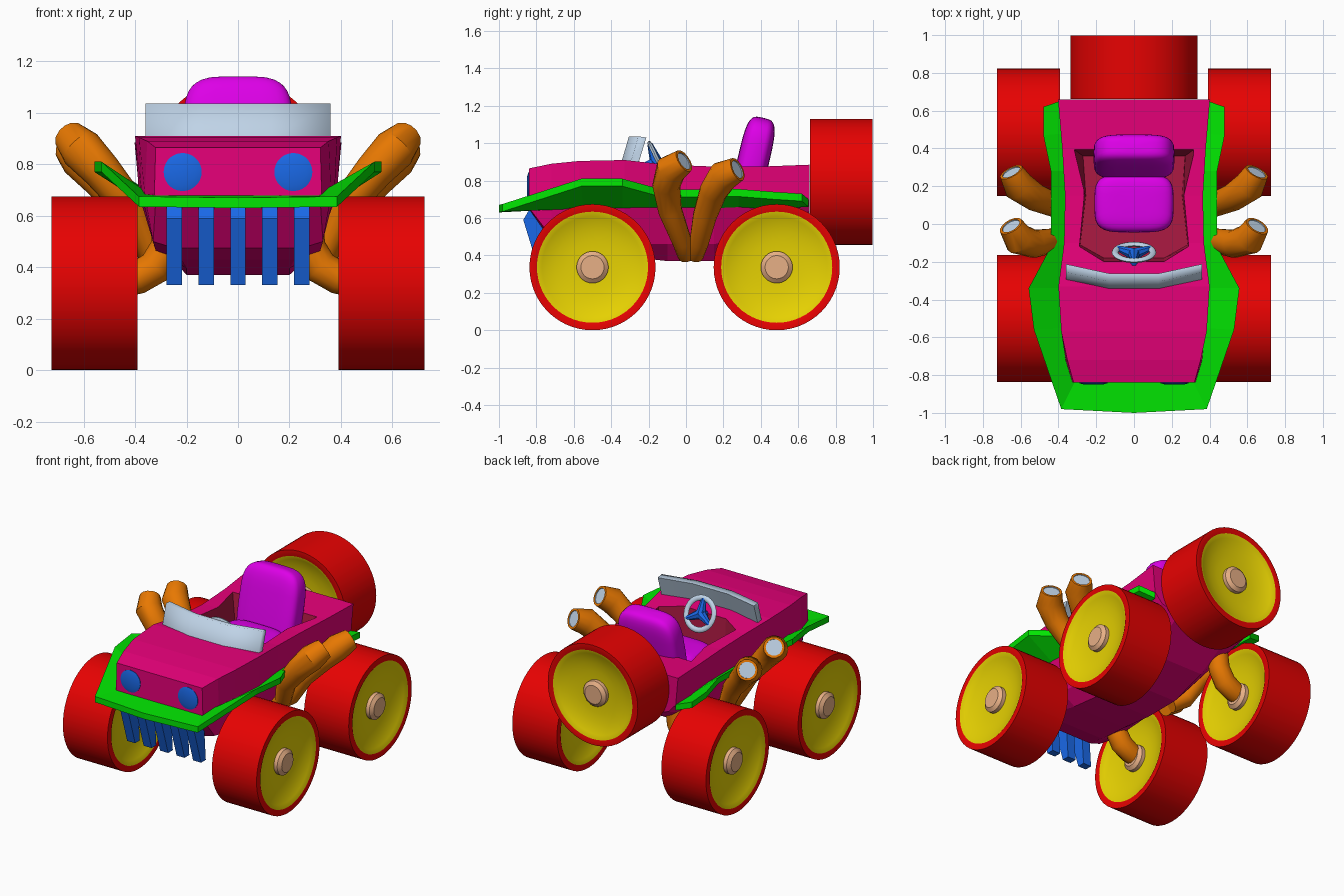
import bpy, bmesh, math
from mathutils import Vector, Matrix

if "Cube" in bpy.data.objects:
    bpy.data.objects.remove(bpy.data.objects["Cube"])


def mat(name, r, g, b):
    m = bpy.data.materials.new(name)
    lin = [(c / 255 / 12.92) if c < 11 else ((c / 255 + .055) / 1.055) ** 2.4 for c in (r, g, b)]
    m.diffuse_color = (*lin, 1)
    m.use_nodes = True
    m.node_tree.nodes["Principled BSDF"].inputs["Base Color"].default_value = m.diffuse_color
    return m


RED = mat("red", 238, 2, 2)
YELLOW = mat("yellow", 233, 212, 2)
TAN = mat("tan", 232, 176, 134)
PINK = mat("deep pink", 236, 0, 124)
GREEN = mat("green", 2, 238, 2)
BLUE = mat("blue", 27, 108, 238)
ORANGE = mat("orange", 235, 122, 2)
SILVER = mat("silver", 192, 212, 232)
PURPLE = mat("purple", 230, 0, 240)
MAROON = mat("maroon", 172, 25, 66)


def finish(name, bm, mats, angle=None):
    bmesh.ops.recalc_face_normals(bm, faces=bm.faces)
    me = bpy.data.meshes.new(name)
    bm.to_mesh(me)
    bm.free()
    ob = bpy.data.objects.new(name, me)
    bpy.context.collection.objects.link(ob)
    for m in mats:
        me.materials.append(m)
    bpy.ops.object.select_all(action='DESELECT')
    ob.select_set(True)
    bpy.context.view_layer.objects.active = ob
    if angle:
        bpy.ops.object.shade_smooth_by_angle(angle=math.radians(angle))
    return ob


def loft(bm, rings, caps=True, mi=None):
    """Bridge closed rings of points; mi gives a material index per band."""
    vs = [[bm.verts.new(p) for p in r] for r in rings]
    n = len(vs[0])
    for k, (a, b) in enumerate(zip(vs, vs[1:])):
        for i in range(n):
            f = bm.faces.new((a[i], a[(i + 1) % n], b[(i + 1) % n], b[i]))
            f.material_index = mi[k] if mi else 0
    if caps:
        for r, j in ((vs[0], 0), (vs[-1], -1)):
            bm.faces.new(r).material_index = mi[j] if mi else 0


def tube(name, pts, radii, mats, mouth=False, sides=14):
    pts = [Vector(p) for p in pts]
    rings, d0 = [], Vector((0, 0, 1))
    rot = Matrix.Identity(3)
    for i, p in enumerate(pts):
        d = (pts[min(i + 1, len(pts) - 1)] - pts[max(i - 1, 0)]).normalized()
        rot = d0.rotation_difference(d).to_matrix() @ rot
        d0 = d
        rings.append([p + rot @ Vector((math.cos(t), math.sin(t), 0)) * radii[i]
                      for t in (2 * math.pi * k / sides for k in range(sides))])
    mi = [0] * (len(rings) - 1)
    if mouth:  # rim turned inward, then a shallow silver bore
        c = pts[-1]
        rings.append([c + (q - c) * .78 for q in rings[-1]])
        rings.append([q - d0 * .006 for q in rings[-1]])
        mi += [0, 1]
    bm = bmesh.new()
    loft(bm, rings, mi=mi)
    return finish(name, bm, mats, 40)


# wheels: one lathed half profile, mirrored across the wheel's middle
half = [(.167, .337), (.1675, .297), (.152, .27), (.132, .20), (.122, .14), (.12, .085), (.145, .085), (.163, .062)]
prof = [(-a, r) for a, r in reversed(half)] + half
band = [2, 2, 1, 1, 1, 1, 0, 0, 0, 1, 1, 1, 1, 2, 2]


def wheel(name, loc, axis, seg=56):
    rings = []
    for a, r in prof:
        ring = []
        for k in range(seg):
            t = 2 * math.pi * k / seg
            c, s = r * math.cos(t), r * math.sin(t)
            ring.append(Vector((a, c, s) if axis == 'X' else (c, a, s)) + Vector(loc))
        rings.append(ring)
    bm = bmesh.new()
    loft(bm, rings, mi=band)
    finish(name, bm, [RED, YELLOW, TAN], 35)


for s, side in ((-1, "left"), (1, "right")):
    for y, end in ((-.50, "front"), (.485, "rear")):
        wheel(f"{end}_{side}_wheel", (s * .558, y, .337), 'X')
        # axle arm bending up into the body
        tube(f"{end}_{side}_axle", [(s * .46, y, .34), (s * .39, y, .36), (s * .32, y, .40),
                                    (s * .275, y, .48), (s * .255, y, .64)],
             [.06, .065, .068, .066, .065], [ORANGE])
    # exhaust pipes, two each side
    tube(f"front_{side}_exhaust", [(s * .25, .0, .40), (s * .35, -.02, .47), (s * .42, -.085, .64),
                                   (s * .53, -.105, .775), (s * .61, -.08, .86), (s * .652, -.01, .905)],
         [.045, .052, .064, .075, .084, .066], [ORANGE, SILVER], True)
    tube(f"rear_{side}_exhaust", [(s * .25, .05, .40), (s * .35, .07, .47), (s * .42, .10, .61),
                                  (s * .53, .145, .74), (s * .61, .20, .825), (s * .65, .275, .86)],
         [.045, .052, .064, .075, .084, .066], [ORANGE, SILVER], True)
wheel("spare_wheel", (0, .83, .793), 'Y')

# body: cross sections (y, top x/z, side x/z, chine x/z, keel x/z)
sections = [
    (-.84, .32, .865, .325, .69, .32, .655, .25, .645),
    (-.72, .353, .89, .362, .68, .33, .50, .25, .475),
    (-.57, .385, .905, .375, .68, .32, .465, .22, .43),
    (-.33, .40, .91, .385, .68, .30, .46, .20, .395),
    (-.10, .37, .885, .36, .68, .28, .46, .20, .37),
    (.15, .365, .875, .36, .68, .28, .46, .20, .37),
    (.40, .38, .875, .37, .68, .28, .52, .20, .45),
    (.66, .402, .885, .385, .70, .33, .64, .20, .60)]
bm = bmesh.new()
rings = []
for y, *v in sections:
    right = [(v[i], y, v[i + 1]) for i in range(0, 8, 2)]
    rings.append(right + [(-x, yy, z) for x, yy, z in reversed(right)])
loft(bm, rings)
body = finish("body", bm, [PINK, MAROON])

# cockpit opening cut into the body
bm = bmesh.new()
top = [(.16, -.20), (.29, -.12), (.265, .15), (.325, .40)]
floor = [(.16, -.18), (.285, -.11), (.255, .15), (.27, .36)]
rings = [[(x, y, z) for x, y in o] + [(-x, y, z) for x, y in reversed(o)]
         for o, z in ((floor, .64), (top, .92))]
loft(bm, rings, mi=[1])
cutter = finish("cockpit_cutter", bm, [PINK, MAROON])
cutter.hide_render = True
mod = body.modifiers.new("cockpit", 'BOOLEAN')
mod.object = cutter
mod.operation = 'DIFFERENCE'
mod.solver = 'EXACT'
bpy.ops.object.select_all(action='DESELECT')
body.select_set(True)
bpy.context.view_layer.objects.active = body
bpy.ops.object.modifier_apply(modifier="cockpit")
bpy.data.objects.remove(cutter)

# fender running round the nose and both sides: outer and inner edge
outer = [(0, -1.0, .67), (.385, -.98, .675), (.53, -.56, .81), (.558, -.34, .81),
         (.44, -.12, .75), (.44, .28, .755), (.48, .47, .74), (.48, .62, .73)]
inner = [(0, -.81, .68), (.30, -.81, .68), (.35, -.55, .69), (.37, -.34, .69),
         (.34, -.10, .69), (.34, .28, .69), (.36, .48, .69), (.38, .655, .70)]
st = [[i, o, (o[0], o[1], o[2] - .04), (i[0], i[1], i[2] - .04)] for i, o in zip(inner, outer)]
left = [[(-x, y, z) for x, y, z in r] for r in reversed(st[1:])]
bm = bmesh.new()
loft(bm, left + st)
finish("fender", bm, [GREEN])

# windshield frame: bent leaning slab, softly shaded
bm = bmesh.new()
loft(bm, [[(x, y, .90), (x, y + .04, 1.037), (x, y + .083, 1.03), (x, y + .04, .89)]
          for x, y in ((-.36, -.295), (-.13, -.345), (.13, -.345), (.36, -.295))])
finish("windshield_frame", bm, [SILVER], 85)

# grille bars
bar = [(-.80, .66), (-.835, .65), (-.87, .59), (-.79, .33), (-.74, .33), (-.76, .60)]
for k in range(5):
    x = (k - 2) * .1235
    bm = bmesh.new()
    loft(bm, [[(x + d, y, z) for y, z in bar] for d in (-.03, .03)])
    finish(f"grille_bar_{k + 1}", bm, [BLUE])

# headlights
for s in (-1, 1):
    tube(f"headlight_{'left' if s < 0 else 'right'}",
         [(s * .215, -.83, .77), (s * .215, -.843, .77), (s * .215, -.85, .77)],
         [.074, .074, .05], [BLUE], sides=28)


# seat: rounded cushions shaped from a sphere pushed towards a box
def cushion(name, loc, size, lean, power):
    bm = bmesh.new()
    bmesh.ops.create_uvsphere(bm, u_segments=32, v_segments=20, radius=1)
    for v in bm.verts:
        h = math.hypot(v.co.x, v.co.y)
        t, p = math.atan2(v.co.y, v.co.x), math.atan2(v.co.z, h)
        f = lambda w, e: math.copysign(abs(w) ** e, w)
        r = f(math.cos(p), power)
        v.co = (size[0] / 2 * r * f(math.cos(t), .5), size[1] / 2 * r * f(math.sin(t), .5),
                size[2] / 2 * f(math.sin(p), power))
    bmesh.ops.remove_doubles(bm, verts=bm.verts, dist=.0004)
    bmesh.ops.transform(bm, matrix=Matrix.Translation(loc) @ Matrix.Rotation(-lean, 4, 'X'), verts=bm.verts)
    finish(name, bm, [PURPLE], 60)


cushion("seat_back", (0, .355, .885), (.43, .17, .515), math.radians(13), .5)
cushion("seat_cushion", (0, .11, .72), (.42, .31, .18), 0, .45)

# steering wheel: ring, three spokes and column
M = Matrix.Translation((0, -.15, .905)) @ Matrix.Rotation(math.radians(-64.5), 4, 'X')
bm = bmesh.new()
sec = [2 * math.pi * k / 8 for k in range(8)]
rings = [[M @ Vector(((.1 + .018 * math.cos(p)) * math.cos(t), (.1 + .018 * math.cos(p)) * math.sin(t),
                      .012 * math.sin(p))) for p in sec] for t in (2 * math.pi * k / 28 for k in range(29))]
loft(bm, rings, caps=False)
bmesh.ops.remove_doubles(bm, verts=bm.verts, dist=.0005)
finish("steering_ring", bm, [SILVER], 60)
for k, a in enumerate((-90, 30, 150)):
    d = Vector((math.cos(math.radians(a)), math.sin(math.radians(a)), 0))
    tube(f"steering_spoke_{k + 1}", [M @ Vector((0, 0, -.01)), M @ (d * .1)], [.034, .014], [BLUE], sides=8)
tube("steering_column", [M @ Vector((0, 0, .01)), M @ Vector((0, 0, -.15))], [.03, .02], [BLUE], sides=10)
